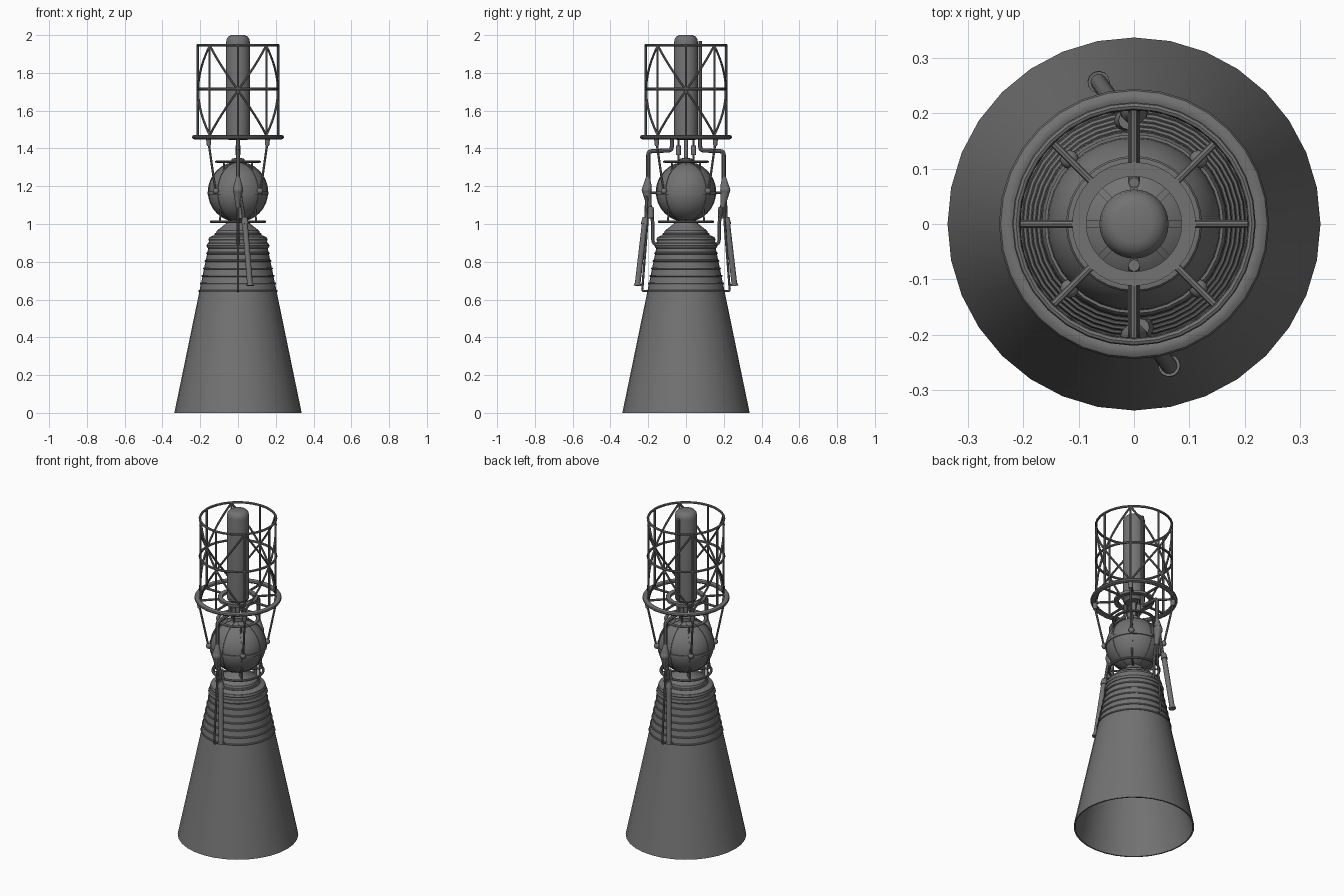
import bpy, bmesh, math
from mathutils import Vector

if "Cube" in bpy.data.objects:
    bpy.data.objects.remove(bpy.data.objects["Cube"])

TAU = 2 * math.pi


def add(name, bm):
    bmesh.ops.recalc_face_normals(bm, faces=bm.faces)
    me = bpy.data.meshes.new(name)
    bm.to_mesh(me)
    bm.free()
    ob = bpy.data.objects.new(name, me)
    bpy.context.collection.objects.link(ob)
    return ob


def lathe(name, profile, segs=32, closed=False):
    """Revolve (radius, z) points about the z axis."""
    bm = bmesh.new()
    vs = [bm.verts.new((r, 0, z)) for r, z in profile]
    pairs = list(zip(vs, vs[1:])) + ([(vs[-1], vs[0])] if closed else [])
    es = [bm.edges.new(p) for p in pairs]
    bmesh.ops.spin(bm, geom=vs + es, cent=(0, 0, 0), axis=(0, 0, 1), angle=TAU, steps=segs)
    bmesh.ops.remove_doubles(bm, verts=bm.verts, dist=1e-5)
    return add(name, bm)


def ring(name, R, z, r, rz=None, segs=32, sides=8):
    rz = rz or r
    return lathe(name, [(R + r * math.cos(TAU * i / sides), z + rz * math.sin(TAU * i / sides))
                        for i in range(sides)], segs, True)


def tube(name, pts, r, sides=8):
    """Round pipe through points, capped."""
    cu = bpy.data.curves.new(name, 'CURVE')
    cu.dimensions = '3D'
    cu.bevel_depth = r
    cu.bevel_resolution = sides // 2 - 2
    cu.use_fill_caps = True
    sp = cu.splines.new('POLY')
    sp.points.add(len(pts) - 1)
    for p, q in zip(sp.points, pts):
        p.co = (*q, 1)
    ob = bpy.data.objects.new(name, cu)
    bpy.context.collection.objects.link(ob)
    return ob


def cone(name, a, b, r1, r2, sides=12):
    a, b = Vector(a), Vector(b)
    bm = bmesh.new()
    bmesh.ops.create_cone(bm, cap_ends=True, segments=sides, radius1=r1, radius2=r2, depth=(b - a).length)
    ob = add(name, bm)
    ob.location = (a + b) / 2
    ob.rotation_euler = (b - a).to_track_quat('Z', 'Y').to_euler()
    return ob


def ball(name, loc, r):
    bm = bmesh.new()
    bmesh.ops.create_uvsphere(bm, u_segments=32 if r > .1 else 12, v_segments=20 if r > .1 else 8, radius=r)
    ob = add(name, bm)
    ob.location = loc
    return ob


def pol(r, deg, z):
    a = math.radians(deg)
    return (r * math.cos(a), r * math.sin(a), z)


def bend(pts, r=0.02):
    """Round the corners of a path."""
    pts = [Vector(p) for p in pts]
    out = [pts[0]]
    for a, b, c in zip(pts, pts[1:], pts[2:]):
        p, q = b + (a - b).normalized() * r, b + (c - b).normalized() * r
        out += [p * (1 - t)**2 + b * 2 * t * (1 - t) + q * t * t for t in (0, .25, .5, .75, 1)]
    return out + [pts[-1]]


# Nozzle bell: thin hollow cone closed by the chamber dome
lathe("nozzle_bell", [(0.337, 0), (0.205, 0.64), (0.16, 0.86), (0.152, 0.93), (0.118, 0.945),
                      (0.112, 0.965), (0.085, 0.985), (0.055, 1.01), (0.045, 1.04), (0, 1.04),
                      (0, 0.92), (0.15, 0.86), (0.197, 0.64), (0.329, 0)], closed=True)
for i in range(6):
    z = 0.645 + i * 0.04
    ring("cooling_rib", 0.335 - 0.2035 * z, z, 0.006)
ring("manifold_lower", 0.15, 0.885, 0.017)
ring("manifold_upper", 0.143, 0.917, 0.014)
ring("chamber_band", 0.117, 0.945, 0.008)

# Spherical tank with straps
ball("sphere_tank", (0, 0, 1.17), 0.157)
lathe("equator_band", [(0.15, 1.157), (0.162, 1.157), (0.162, 1.173), (0.15, 1.173)], closed=True)
for k in range(4):
    o = lathe("meridian_strap", [(0.15, -0.006), (0.16, -0.006), (0.16, 0.006), (0.15, 0.006)], closed=True)
    o.rotation_euler = (math.pi / 2, 0, k * math.pi / 4)
    o.location.z = 1.17
ring("lower_support_ring", 0.142, 1.012, 0.007)
ring("upper_support_ring", 0.112, 1.33, 0.011, 0.006)
for k in range(4):
    tube("lower_ring_spoke", [pol(0.04, 45 + 90 * k, 1.012), pol(0.142, 45 + 90 * k, 1.012)], 0.005)
    tube("lower_ring_post", [pol(0.135, 45 + 90 * k, 1.012), pol(0.13, 45 + 90 * k, 1.08)], 0.005)
    tube("upper_ring_post", [pol(0.108, 45 + 90 * k, 1.33), pol(0.1, 45 + 90 * k, 1.28)], 0.005)
lathe("tank_neck", [(0, 1.31), (0.035, 1.31), (0.035, 1.345), (0.011, 1.35), (0.011, 1.47), (0, 1.47)], 16)

# Thrust frame: large ring, hub ring and spokes
ring("thrust_ring", 0.228, 1.46, 0.016, 0.012, sides=10)
lathe("hub_ring", [(0.086, 1.45), (0.112, 1.45), (0.112, 1.466), (0.086, 1.466)], closed=True)
for k in range(8):
    tube("frame_spoke", [pol(0.1, 45 * k, 1.458), pol(0.22, 45 * k, 1.458)], 0.007)
for k in range(4):
    a = 45 + 90 * k
    tube("hanger_strut", [pol(0.22, a, 1.455), pol(0.218, a, 1.42), pol(0.168, a, 1.175)], 0.006)
    cone("hanger_collar", pol(0.22, a, 1.45), pol(0.217, a, 1.415), 0.014, 0.012)
    ball("hanger_foot", pol(0.165, a, 1.175), 0.017)

# Cage with rings, uprights and wrapped cross braces
for z in (1.715, 1.947):
    ring("cage_ring", 0.213, z, 0.007)
for k in range(8):
    tube("cage_upright", [pol(0.213, 45 * k, 1.46), pol(0.213, 45 * k, 1.947)], 0.006)
for k in range(4):
    for d in (-1, 1):
        tube("cage_brace", [pol(0.211, 90 * k + d * (-45 + 90 * t / 12), 1.47 + 0.475 * t / 12)
                            for t in range(13)], 0.006)

# Central upper tank
lathe("central_tank", [(0, 1.445), (0.05, 1.445), (0.0625, 1.46), (0.0625, 1.965), (0.059, 1.982),
                       (0.049, 1.994), (0.034, 2.0), (0, 2.0)])
tube("tank_side_line", [(0, 0.075, 1.44), (0, 0.075, 1.97)], 0.009)

# Feed lines, pumps and exhausts, repeated by half-turn
for s in (1, -1):
    def P(x, y, z):
        return (s * x, s * y, z)
    tube("feed_line", bend([P(0, -0.075, 1.47), P(0, -0.075, 1.39), P(0, -0.2, 1.385), P(0, -0.2, 1.2)]), 0.011)
    cone("pump_top", P(0, -0.205, 1.195), P(0, -0.202, 1.25), 0.025, 0.01)
    ball("pump_body", P(0, -0.208, 1.18), 0.027)
    cone("pump_bottom", P(0, -0.207, 1.17), P(0, -0.195, 1.09), 0.024, 0.012)
    cone("valve_block", P(0.012, -0.187, 1.09), P(0.018, -0.187, 1.03), 0.016, 0.018)
    tube("pump_bracket", [P(0, -0.15, 1.165), P(0, -0.21, 1.165)], 0.006)
    tube("chamber_feed", bend([P(0, -0.19, 1.1), P(0, -0.175, 1.0), P(0, -0.175, 0.895), P(0, -0.14, 0.89)]), 0.009)
    tube("coolant_line", bend([P(0, -0.2, 1.12), P(0, -0.205, 1.0), P(0, -0.232, 0.645), P(0, -0.195, 0.645)],
                              0.012), 0.006)
    tube("exhaust_neck", [P(0.01, -0.207, 1.17), P(0.032, -0.212, 1.03), P(0.038, -0.22, 0.98)], 0.009)
    cone("exhaust_collar", P(0.035, -0.216, 1.035), P(0.037, -0.219, 1.0), 0.014, 0.02)
    cone("exhaust_pipe", P(0.037, -0.219, 1.0), P(0.064, -0.257, 0.675), 0.015, 0.015)
    cone("exhaust_flange", P(0.0635, -0.256, 0.683), P(0.064, -0.257, 0.673), 0.02, 0.02)
    # Small valves between the sphere and the upper tank
    cone("small_valve", P(0, -0.04, 1.365), P(0, -0.04, 1.415), 0.013, 0.013)
    tube("valve_stem", [P(0, -0.04, 1.32), P(0, -0.04, 1.45)], 0.005)

# Convert pipes to meshes, smooth everything and paint it dark grey
bpy.ops.object.select_all(action='SELECT')
bpy.context.view_layer.objects.active = bpy.data.objects["nozzle_bell"]
bpy.ops.object.convert(target='MESH')
bpy.ops.object.shade_smooth_by_angle(angle=math.radians(35))
grey = bpy.data.materials.new("dark_grey")
grey.diffuse_color = (0.17, 0.17, 0.17, 1)
grey.use_nodes = True
grey.node_tree.nodes["Principled BSDF"].inputs["Base Color"].default_value = grey.diffuse_color
for ob in bpy.data.objects:
    ob.data.materials.clear()
    ob.data.materials.append(grey)
